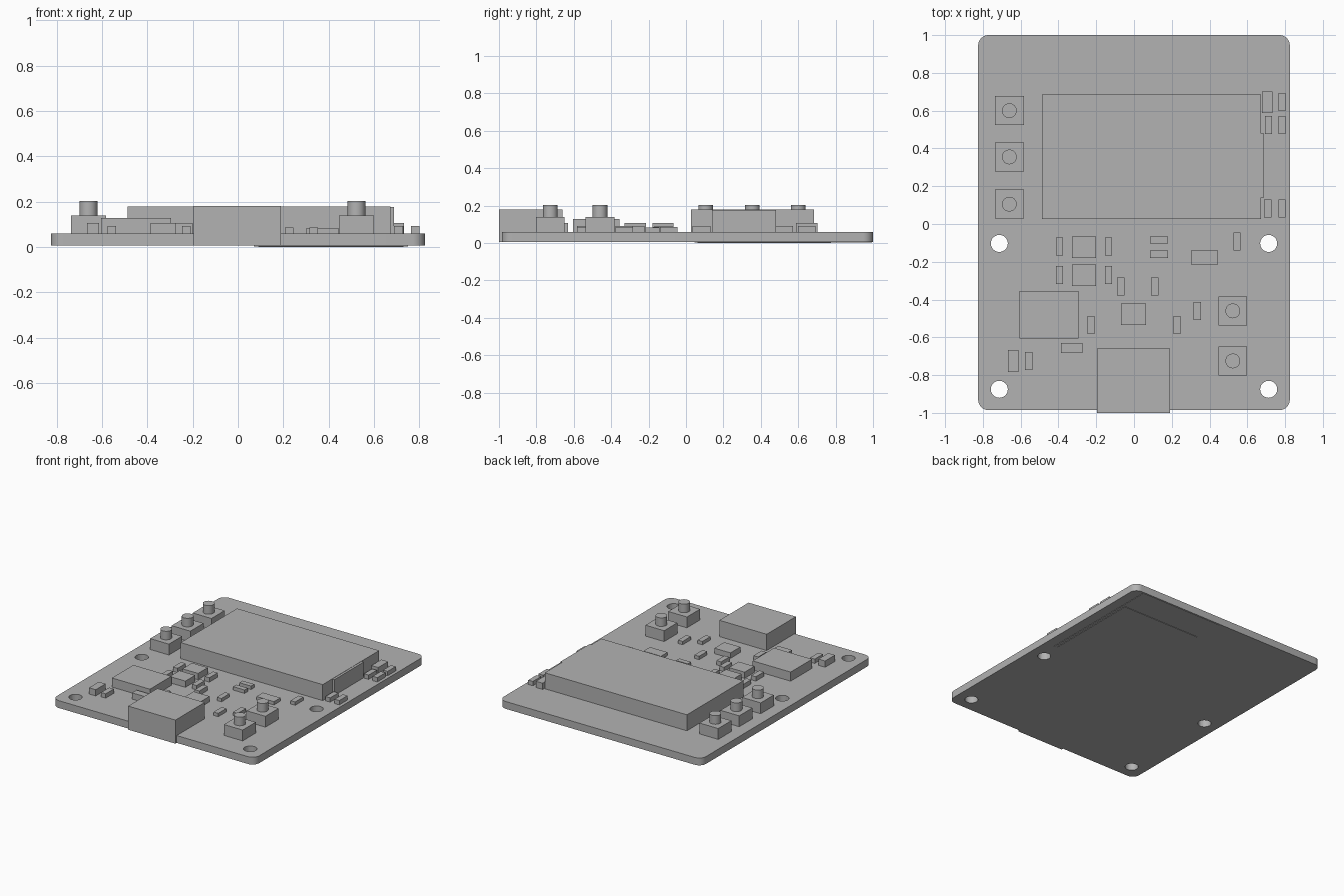
import bpy
import bmesh
from mathutils import Matrix, Vector

old = bpy.data.objects.get("Cube")
if old:
    bpy.data.objects.remove(old, do_unlink=True)

grey = bpy.data.materials.new("plain_grey")
grey.use_nodes = True
grey.diffuse_color = (0.45, 0.45, 0.45, 1)
grey.node_tree.nodes["Principled BSDF"].inputs["Base Color"].default_value = grey.diffuse_color

TOP = 0.06      # upper face of the board
UNDER = 0.006   # lower face of the board


def add_box(bm, x, y, z0, sx, sy, z1):
    m = Matrix.Translation((x, y, (z0 + z1) / 2)) @ Matrix.Diagonal((sx, sy, z1 - z0, 1))
    return bmesh.ops.create_cube(bm, size=1, matrix=m)["verts"]


def add_cylinder(bm, x, y, z0, r, z1):
    bmesh.ops.create_cone(bm, cap_ends=True, segments=32, radius1=r, radius2=r, depth=z1 - z0,
                          matrix=Matrix.Translation((x, y, (z0 + z1) / 2)))


def finish(bm, name, smooth=False):
    mesh = bpy.data.meshes.new(name)
    bm.to_mesh(mesh)
    bm.free()
    mesh.materials.append(grey)
    ob = bpy.data.objects.new(name, mesh)
    bpy.context.collection.objects.link(ob)
    if smooth:
        bpy.ops.object.select_all(action="DESELECT")
        ob.select_set(True)
        bpy.context.view_layer.objects.active = ob
        bpy.ops.object.shade_smooth_by_angle()
    return ob


def box(name, x, y, sx, sy, z1, z0=TOP):
    bm = bmesh.new()
    add_box(bm, x, y, z0, sx, sy, z1)
    return finish(bm, name)


# Mounting hole cutter
bm = bmesh.new()
for x in (-0.713, 0.713):
    for y in (-0.103, -0.875):
        add_cylinder(bm, x, y, -0.1, 0.045, 0.2)
cutter = finish(bm, "hole_cutter")
cutter.hide_render = True
cutter.hide_viewport = True
cutter.display_type = "WIRE"

# Circuit board with rounded corners
bm = bmesh.new()
add_box(bm, 0, 0.0075, UNDER, 1.65, 1.985, TOP)
upright = [e for e in bm.edges if abs(e.verts[0].co.z - e.verts[1].co.z) > 0.01]
bmesh.ops.bevel(bm, geom=upright, offset=0.055, segments=8, profile=0.5, affect="EDGES")
board = finish(bm, "circuit_board", smooth=True)
cut = board.modifiers.new("mounting_holes", "BOOLEAN")
cut.operation = "DIFFERENCE"
cut.solver = "EXACT"
cut.object = cutter

# Display with its side ledge
box("display", 0.0925, 0.356, 1.159, 0.658, 0.178)
box("display_ledge", 0.679, 0.31, 0.02, 0.34, 0.176)

# Socket at the front edge, with a lip hanging over the board
bm = bmesh.new()
add_box(bm, -0.003, -0.83, TOP, 0.386, 0.34, 0.18)
add_box(bm, -0.003, -0.9925, UNDER, 0.386, 0.015, TOP)
finish(bm, "front_socket")

# Push buttons
buttons = [(-0.66, 0.60), (-0.66, 0.355), (-0.66, 0.105), (0.523, -0.46), (0.523, -0.725)]
for i, (x, y) in enumerate(buttons, 1):
    box(f"button_body_{i}", x, y, 0.153, 0.153, 0.14)
    bm = bmesh.new()
    add_cylinder(bm, x, y, 0.14, 0.039, 0.203)
    finish(bm, f"button_plunger_{i}", smooth=True)

# Chips
box("large_chip", -0.45, -0.48, 0.31, 0.25, 0.127)
box("upper_chip", -0.264, -0.123, 0.128, 0.113, 0.106)
box("lower_chip", -0.264, -0.271, 0.128, 0.113, 0.106)
box("middle_chip", -0.003, -0.478, 0.131, 0.115, 0.1)
box("flat_chip", 0.373, -0.178, 0.143, 0.075, 0.084)

# Small parts lying along y
upright_parts = [
    (-0.395, -0.12), (-0.135, -0.12), (-0.395, -0.27), (-0.135, -0.27),
    (-0.07, -0.33), (0.11, -0.33), (-0.228, -0.535), (0.227, -0.535),
    (0.335, -0.46), (0.545, -0.092), (-0.557, -0.725), (0.783, 0.645),
    (0.712, 0.525), (0.783, 0.525), (0.708, 0.083), (0.783, 0.083)]
for i, (x, y) in enumerate(upright_parts, 1):
    box(f"small_part_{i}", x, y, 0.038, 0.095, 0.085 if y < 0 and x > 0 else 0.092)

# Small parts lying along x
for i, y in enumerate((-0.085, -0.16), 1):
    box(f"cross_part_{i}", 0.132, y, 0.095, 0.038, 0.085)

# Larger capacitors
box("left_capacitor", -0.64, -0.725, 0.055, 0.115, 0.106)
box("right_capacitor", 0.705, 0.645, 0.055, 0.115, 0.106)
box("cross_capacitor", -0.33, -0.657, 0.113, 0.053, 0.106)

# Thin radio module under the board, with its shield
box("module_plate", 0.41, 0.52, 0.68, 0.95, UNDER, 0.003)
box("module_shield", 0.41, 0.418, 0.64, 0.715, 0.003, 0.0)
